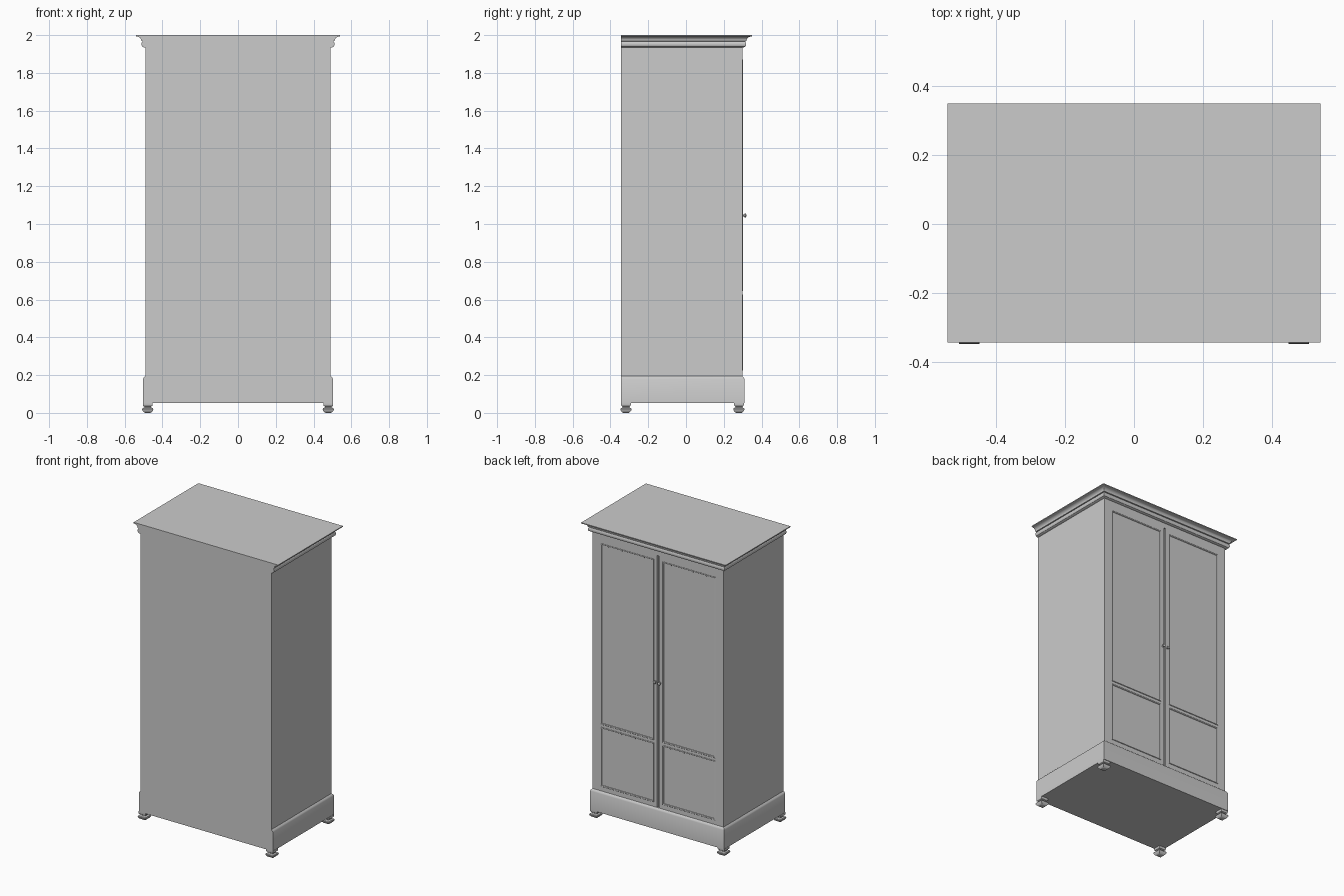
import bpy, bmesh, math
from mathutils import Matrix, Vector

cube = bpy.data.objects.get("Cube")
if cube:
    bpy.data.objects.remove(cube, do_unlink=True)

grey = bpy.data.materials.new("plain grey")
grey.use_nodes = True
colour = (0.6, 0.6, 0.6, 1)
grey.diffuse_color = colour
grey.node_tree.nodes["Principled BSDF"].inputs["Base Color"].default_value = colour

HALF, BACK, FRONT = 0.49, -0.344, 0.298   # cabinet sides, plain wall, door face


def finish(name, bm, smooth=True):
    bmesh.ops.recalc_face_normals(bm, faces=bm.faces[:])
    mesh = bpy.data.meshes.new(name)
    bm.to_mesh(mesh)
    bm.free()
    mesh.materials.append(grey)
    obj = bpy.data.objects.new(name, mesh)
    bpy.context.collection.objects.link(obj)
    if smooth:
        bpy.ops.object.select_all(action='DESELECT')
        obj.select_set(True)
        bpy.context.view_layer.objects.active = obj
        bpy.ops.object.shade_smooth_by_angle(angle=math.radians(30))
    return obj


def loft(bm, rings, closed=False):
    """Skin equal rings of points; cap the ends, or join them when closed."""
    rows = [[bm.verts.new(p) for p in ring] for ring in rings]
    n = len(rows[0])
    pairs = list(zip(rows, rows[1:] + rows[:1])) if closed else list(zip(rows, rows[1:]))
    for a, b in pairs:
        for i in range(n):
            j = (i + 1) % n
            bm.faces.new((a[i], a[j], b[j], b[i]))
    if not closed:
        bm.faces.new(rows[0])
        bm.faces.new(rows[-1])


def stepped_box(name, profile):
    """Stack outlines that flare on three sides and stay flush at the wall."""
    bm = bmesh.new()
    loft(bm, [[(-HALF - o, BACK, z), (HALF + o, BACK, z),
               (HALF + o, FRONT + o, z), (-HALF - o, FRONT + o, z)] for o, z in profile])
    return finish(name, bm)


# Cabinet with the gap between the two doors
gap, depth = 0.007, 0.012
outline = [(-HALF, BACK), (HALF, BACK), (HALF, FRONT), (gap, FRONT),
           (gap, FRONT - depth), (-gap, FRONT - depth), (-gap, FRONT), (-HALF, FRONT)]
bm = bmesh.new()
loft(bm, [[(x, y, z) for x, y in outline] for z in (0.18, 1.90)])
finish("cabinet_body", bm, False)
stepped_box("header_rail", [(0, 1.90), (0, 1.94)])

# Plinth with a sloped upper edge
stepped_box("plinth", [(0.012, 0.052), (0.012, 0.18), (0.008, 0.188), (0, 0.195)])

# Cornice: bead, fillet, cove and top lip
cornice = [(0.008, 1.935)]
for i in range(7):
    a = math.pi * (i / 6 - 0.5)
    cornice.append((0.012 + 0.009 * math.cos(a), 1.952 + 0.015 * math.sin(a)))
cornice.append((0.020, 1.968))
for i in range(7):
    a = math.pi / 2 * i / 6
    cornice.append((0.046 - 0.024 * math.cos(a), 1.970 + 0.022 * math.sin(a)))
cornice += [(0.051, 1.994), (0.051, 2.0)]
stepped_box("cornice", cornice)


# Raised mouldings around the door panels
def panel_moulding(name, x0, x1, z0, z1):
    section = [(0, -0.002), (0, 0.003), (0.003, 0.005), (0.006, 0.003),
               (0.009, 0.003), (0.012, -0.002)]
    rings = [[(x0 + d, FRONT + h, z0 + d), (x1 - d, FRONT + h, z0 + d),
              (x1 - d, FRONT + h, z1 - d), (x0 + d, FRONT + h, z1 - d)] for d, h in section]
    bm = bmesh.new()
    loft(bm, rings, closed=True)
    finish(name, bm, False)


def turned(name, profile, sides, matrix, spin=0.0, smooth=True):
    bm = bmesh.new()
    rings = []
    for r, z in profile:
        rings.append([matrix @ Vector((r * math.cos(spin + math.tau * i / sides),
                                       r * math.sin(spin + math.tau * i / sides), z))
                      for i in range(sides)])
    loft(bm, rings)
    finish(name, bm, smooth)


knob = [(0.005, -0.002), (0.005, 0.007), (0.009, 0.010), (0.011, 0.014),
        (0.009, 0.019), (0.004, 0.021)]
foot = [(0.014, 0), (0.021, 0.004), (0.028, 0.013), (0.030, 0.020), (0.027, 0.025),
        (0.018, 0.029), (0.018, 0.033), (0.024, 0.037), (0.026, 0.043), (0.026, 0.054)]
square_foot = [(r * math.sqrt(2), z) for r, z in foot]

for side, s in (("left", 1), ("right", -1)):
    xs = sorted((s * 0.032, s * 0.43))
    panel_moulding(side + "_upper_panel_moulding", *xs, 0.645, 1.87)
    panel_moulding(side + "_lower_panel_moulding", *xs, 0.225, 0.627)
    turned(side + "_door_knob", knob, 16,
           Matrix.Translation((s * 0.018, FRONT, 1.045)) @ Matrix.Rotation(-math.pi / 2, 4, 'X'))
    for end, y in (("door_side", 0.28), ("wall_side", -0.318)):
        turned(f"{side}_{end}_foot", square_foot, 4,
               Matrix.Translation((s * 0.478, y, 0)), math.pi / 4)
